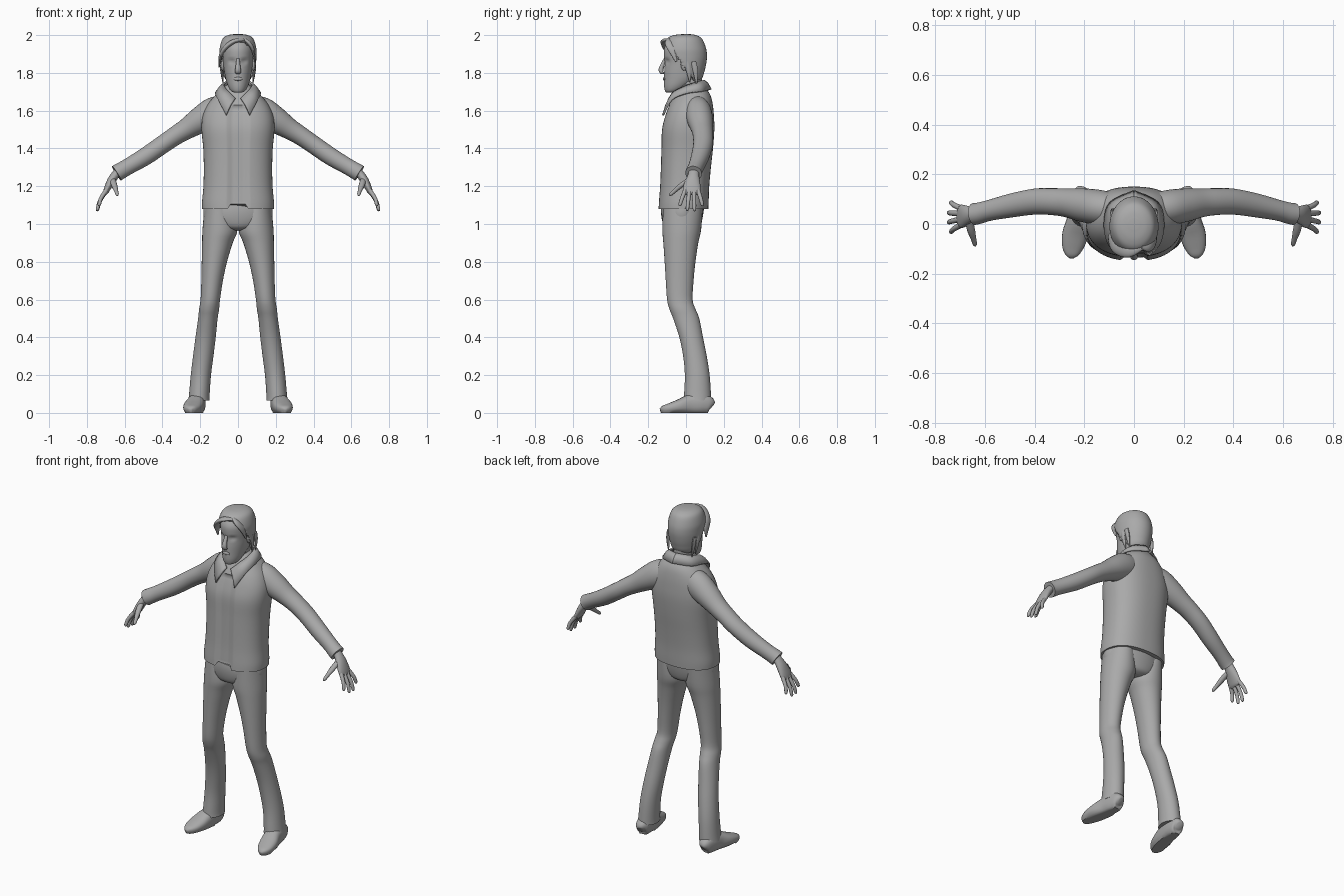
import bpy, bmesh, math
from mathutils import Vector

grey = bpy.data.materials.new("plain grey")
grey.diffuse_color = (0.4, 0.4, 0.4, 1)


def smooth_rows(rows, k):
    """Catmull-Rom interpolation of rows of numbers."""
    out = []
    for i in range(len(rows) - 1):
        p0, p1 = rows[max(i - 1, 0)], rows[i]
        p2, p3 = rows[i + 1], rows[min(i + 2, len(rows) - 1)]
        for s in range(k):
            t = s / k
            out.append([0.5 * (2 * b + (c - a) * t + (2 * a - 5 * b + 4 * c - d) * t * t
                               + (3 * b - a - 3 * c + d) * t ** 3)
                        for a, b, c, d in zip(p0, p1, p2, p3)])
    return out + [list(rows[-1])]


def finish(name, bm, mirror=False, thick=0, angle=50):
    bmesh.ops.recalc_face_normals(bm, faces=bm.faces)
    me = bpy.data.meshes.new(name)
    bm.to_mesh(me)
    bm.free()
    me.materials.append(grey)
    for p in me.polygons:
        p.use_smooth = True
    me.set_sharp_from_angle(angle=math.radians(angle))
    ob = bpy.data.objects.new(name, me)
    bpy.context.collection.objects.link(ob)
    if thick:
        m = ob.modifiers.new("thickness", 'SOLIDIFY')
        m.thickness, m.offset = thick, 0
    if mirror:
        ob.modifiers.new("mirror", 'MIRROR')
    return ob


def loft(rings, n, e=1.0):
    """Skin a list of (centre, half axis, half axis) rings and cap the ends."""
    bm = bmesh.new()
    sp = lambda a: math.copysign(abs(a) ** e, a)
    loops = []
    for c, u, v in rings:
        loops.append([bm.verts.new(c + u * sp(math.cos(2 * math.pi * j / n))
                                   + v * sp(math.sin(2 * math.pi * j / n))) for j in range(n)])
    for a, b in zip(loops, loops[1:]):
        for j in range(n):
            bm.faces.new((a[j], a[(j + 1) % n], b[(j + 1) % n], b[j]))
    bm.faces.new(loops[0])
    bm.faces.new(loops[-1])
    return bm


def stack(rows, n=32, e=1.0, k=4):
    """Horizontal rings: z, x min, x max, y front, y back."""
    return loft([(Vector(((a + b) / 2, (f + g) / 2, z)), Vector(((b - a) / 2, 0, 0)),
                  Vector((0, (g - f) / 2, 0))) for z, a, b, f, g in smooth_rows(rows, k)], n, e)


def tube(rows, n=20, e=1.0, k=4, ref=(0, 1, 0)):
    """Rings along a path: x, y, z, half thickness, half width along ref."""
    rows = smooth_rows(rows, k)
    pts = [Vector(r[:3]) for r in rows]
    rings = []
    for i, r in enumerate(rows):
        t = (pts[min(i + 1, len(pts) - 1)] - pts[max(i - 1, 0)]).normalized()
        v = Vector(ref)
        v = (v - t * v.dot(t)).normalized()
        rings.append((pts[i], t.cross(v) * r[3], v * r[4]))
    return loft(rings, n, e)


def sym(rows):
    return [(z, -r, r, f, b) for z, r, f, b in rows]


def ball(name, loc, size, mirror=False):
    bm = bmesh.new()
    bmesh.ops.create_uvsphere(bm, u_segments=16, v_segments=10, radius=1)
    for v in bm.verts:
        v.co = Vector(loc) + Vector(a * b for a, b in zip(v.co, size))
    finish(name, bm, mirror)


# Jacket body, with a recessed front opening and a notch at the hem
bm = stack(sym([(1.08, .19, -.148, .118), (1.12, .19, -.146, .12), (1.2, .183, -.14, .123),
                (1.3, .181, -.136, .132), (1.4, .184, -.133, .143), (1.5, .193, -.13, .15),
                (1.57, .187, -.113, .148), (1.63, .162, -.09, .142), (1.68, .122, -.062, .13),
                (1.72, .08, -.04, .105), (1.74, .055, -.03, .09)]), n=80, e=.85)
for v in bm.verts:
    if v.co.y < 0 and abs(v.co.x) < .045 and v.co.z < 1.62:
        v.co.y += .013
        v.co.z = max(v.co.z, 1.105)
finish("jacket body", bm)

# Sleeves with a slightly flared cuff
finish("sleeves", tube([(.06, .055, 1.615, .07, .06), (.13, .065, 1.59, .08, .07),
                        (.2, .075, 1.55, .07, .068), (.27, .085, 1.505, .056, .058),
                        (.33, .09, 1.468, .05, .054), (.40, .09, 1.42, .048, .052),
                        (.49, .075, 1.358, .047, .048), (.58, .055, 1.305, .043, .042),
                        (.625, .043, 1.279, .044, .043), (.643, .04, 1.268, .045, .044)],
                       n=28), mirror=True)

# Turned-down collar with pointed front flaps
inner = smooth_rows([(.014, -.088, 1.665), (.05, -.062, 1.70), (.073, 0, 1.73),
                     (.062, .065, 1.752), (0, .095, 1.76)], 5)
outer = smooth_rows([(.062, -.122, 1.575), (.105, -.075, 1.658), (.118, .005, 1.692),
                     (.095, .085, 1.702), (0, .132, 1.712)], 5)
bm = bmesh.new()
cols = []
for a, b in zip(inner, outer):
    a, b = Vector(a), Vector(b)
    mid = (a + b) / 2 + Vector((0, 0, .008))
    cols.append([bm.verts.new(p) for p in (a, mid, b)])
for p, q in zip(cols, cols[1:]):
    for j in range(2):
        bm.faces.new((p[j], q[j], q[j + 1], p[j + 1]))
finish("collar", bm, mirror=True, thick=.01)

# Hips and trouser legs
finish("hips", stack(sym([(.965, .04, -.07, .04), (.98, .12, -.11, .07), (1.02, .175, -.127, .085),
                          (1.08, .183, -.132, .095), (1.15, .165, -.12, .1)]), n=40))
finish("trouser legs", stack([
    (1.08, .02, .178, -.122, .088), (.97, .003, .188, -.125, .08), (.9, .028, .19, -.12, .065),
    (.8, .058, .192, -.113, .05), (.7, .08, .194, -.107, .04), (.6, .095, .198, -.1, .035),
    (.55, .1, .206, -.088, .05), (.5, .108, .211, -.068, .07), (.4, .118, .225, -.035, .09),
    (.3, .13, .238, -.015, .11), (.2, .143, .25, -.006, .125), (.1, .15, .259, -.01, .132),
    (.065, .15, .263, -.012, .133)], n=32), mirror=True)

# Shoes with flat soles
bm = tube([(.21, .137, .035, .02, .016), (.212, .125, .042, .042, .034),
           (.215, .08, .05, .055, .044), (.222, .02, .045, .052, .047),
           (.236, -.04, .034, .036, .052), (.246, -.09, .024, .026, .044),
           (.25, -.122, .018, .019, .028), (.251, -.137, .014, .008, .008)],
          n=24, e=.8, ref=(1, 0, 0))
for v in bm.verts:
    v.co.z = max(v.co.z, 0)
    if v.co.z < .006:
        v.co.z = 0
finish("shoes", bm, mirror=True)

# Hands: palm, four fingers and a thumb
finish("palms", tube([(.625, .042, 1.285, .022, .03), (.648, .04, 1.262, .022, .029),
                      (.67, .036, 1.23, .022, .038), (.69, .031, 1.192, .018, .047),
                      (.702, .03, 1.165, .013, .045), (.706, .03, 1.155, .006, .036)],
                     n=20), mirror=True)
for label, y0, tip in (("index", -.004, (.737, -.034, 1.095)), ("middle", .019, (.747, .006, 1.07)),
                       ("ring", .042, (.747, .045, 1.068)), ("little", .064, (.737, .088, 1.095))):
    t = Vector(tip)
    s = Vector((.697, y0, 1.178))
    m = s.lerp(t, .55) + Vector((.006, 0, .005))
    finish(label + " fingers", tube([(*s, .012, .012), (*m, .0105, .0105),
                                     (*m.lerp(t, .8), .009, .009), (*t, .003, .003)],
                                    n=12), mirror=True)
finish("thumbs", tube([(.664, .02, 1.235, .014, .016), (.655, -.025, 1.205, .013, .016),
                       (.645, -.06, 1.175, .0105, .011), (.64, -.08, 1.158, .009, .009),
                       (.638, -.088, 1.15, .003, .003)], n=12, ref=(1, 0, 0)), mirror=True)

# Neck and head
finish("neck", stack(sym([(1.64, .065, -.075, .08), (1.7, .057, -.055, .085),
                          (1.76, .054, -.05, .085), (1.82, .055, -.05, .085)]), n=28))
skull = [(1.695, .015, -.1, -.06), (1.703, .036, -.11, -.03), (1.73, .053, -.116, .02),
         (1.77, .066, -.116, .07), (1.81, .073, -.115, .086), (1.85, .078, -.112, .095),
         (1.89, .081, -.117, .099), (1.93, .08, -.115, .094), (1.965, .066, -.093, .075),
         (1.983, .042, -.06, .048), (1.989, .01, -.015, .015)]
bm = stack(sym(skull), n=48)
for v in bm.verts:  # eye sockets
    d = math.hypot((abs(v.co.x) - .033) / .022, (v.co.z - 1.862) / .018)
    if v.co.y < -.05 and d < 1:
        v.co.y += .009 * (1 - d * d)
finish("head", bm)
finish("nose", tube([(0, -.112, 1.875, .006, .008), (0, -.121, 1.85, .01, .011),
                     (0, -.132, 1.82, .013, .015), (0, -.128, 1.803, .01, .017),
                     (0, -.115, 1.798, .004, .01)], n=12, ref=(1, 0, 0)))
ball("lips", (0, -.115, 1.768), (.024, .007, .01))
ball("ears", (.081, -.008, 1.845), (.011, .02, .034), mirror=True)

# Hair shell: enlarged skull with the face cut away along a sloping hairline
bm = stack(sym([(z + (.011 if z > 1.95 else 0), r + .012, f - .006, b + .007)
                for z, r, f, b in skull]), n=64, k=6)
gone = []
for f in bm.faces:
    c = f.calc_center_median()
    if c.z < 1.755 or c.y < -.09 + (1.945 - c.z) * .72:
        gone.append(f)
bmesh.ops.delete(bm, geom=gone, context='FACES')
finish("hair", bm, thick=.01)

# Swept fringe locks either side of the parting, and side locks
for name, path in (
        ("left fringe", [(.045, -.085, 1.975, .006, .01), (-.02, -.108, 1.968, .012, .026),
                         (-.07, -.095, 1.93, .012, .026), (-.094, -.062, 1.885, .009, .024),
                         (-.1, -.05, 1.83, .003, .005)]),
        ("right fringe", [(.03, -.09, 1.98, .006, .01), (.058, -.09, 1.958, .011, .022),
                          (.08, -.07, 1.92, .009, .022), (.089, -.052, 1.86, .003, .005)])):
    finish(name, tube(path, n=16))
for y, z in ((.015, 1.75), (.05, 1.738)):
    finish("side locks", tube([(.088, y - .01, 1.86, .008, .014), (.086, y, 1.81, .008, .014),
                               (.078, y + .006, z, .002, .003)], n=10), mirror=True)
